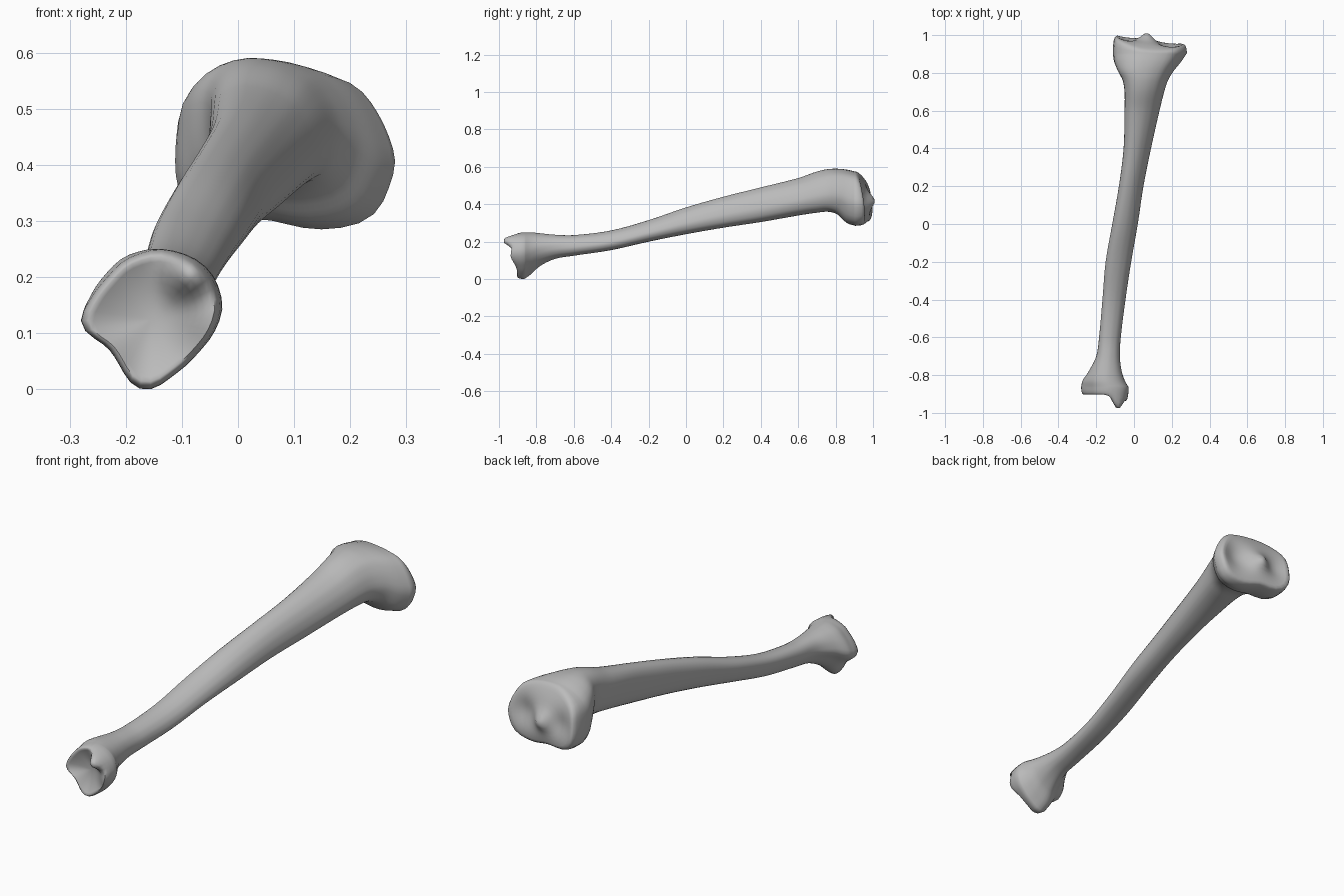
import bpy, bmesh, math
from mathutils import Vector

cube = bpy.data.objects.get("Cube")
if cube:
    bpy.data.objects.remove(cube, do_unlink=True)

SIDES = 40
STEPS = 5

# Cross-section outlines, each inside a -1..1 box
LOWER_END = [(1, .2), (.85, .64), (.57, .88), (.1, 1), (-.37, .84), (-.76, .4), (-1, -.04),
             (-.88, -.16), (-.57, -.36), (-.37, -.68), (-.25, -.92), (.02, -.96), (.5, -.6), (.85, -.2)]
SHAFT = [(1, -.3), (.85, .25), (.55, .65), (.1, .92), (-.4, 1), (-.8, .88), (-1, .5),
         (-.98, 0), (-.85, -.55), (-.6, -.9), (-.2, -1), (.3, -.95), (.8, -.75)]
UPPER_END = [(1, -.17), (.9, .25), (.74, .62), (.6, .8), (.18, .96), (-.33, 1), (-.7, .83),
             (-.95, .55), (-1, .05), (-1, -.4), (-.9, -.76), (-.6, -.9), (-.23, -.83),
             (.26, -1), (.67, -.92), (.85, -.76)]

# Along the bone: y, x min, x max, z min, z max, shape (-1 lower end, 0 shaft, 1 upper end)
STATIONS = [
    (-.865, -.28, -.028, 0, .25, -1),
    (-.83, -.272, -.048, .025, .25, -.9),
    (-.78, -.24, -.065, .07, .245, -.7),
    (-.70, -.20, -.075, .108, .237, -.4),
    (-.60, -.185, -.07, .125, .235, -.2),
    (-.40, -.167, -.045, .155, .26, 0),
    (-.20, -.15, -.015, .20, .315, 0),
    (0, -.115, .02, .24, .383, 0),
    (.20, -.08, .05, .275, .44, 0),
    (.40, -.055, .09, .305, .49, 0),
    (.60, -.05, .135, .34, .54, .1),
    (.70, -.05, .16, .355, .575, .25),
    (.76, -.06, .18, .36, .588, .4),
    (.81, -.085, .21, .345, .59, .6),
    (.86, -.105, .25, .30, .585, .85),
    (.905, -.112, .28, .285, .575, 1),
]

# Rounded rims: scale of the ring and how far it has reached the joint face
LOWER_RIM = [(.992, .3), (.97, .62), (.935, .87), (.89, 1)]
UPPER_RIM = [(.993, .4), (.975, .7), (.945, .9), (.9, 1)]
INNER_SCALES = (.82, .73, .63, .52, .4, .28, .16, .06)


def radii(outline):
    """Distance from the centre to the outline along evenly spaced rays."""
    result = []
    for k in range(SIDES):
        a = 2 * math.pi * k / SIDES
        dx, dz = math.cos(a), math.sin(a)
        best = 0
        for (ax, az), (bx, bz) in zip(outline, outline[1:] + outline[:1]):
            ex, ez = bx - ax, bz - az
            det = dx * ez - dz * ex
            if abs(det) < 1e-9:
                continue
            r = (ax * ez - az * ex) / det
            t = (ax * dz - az * dx) / det
            if r > 0 and -1e-6 <= t <= 1 + 1e-6:
                best = max(best, r)
        result.append(best)
    # Soften the corners
    return [(result[k - 1] + 2 * result[k] + result[(k + 1) % SIDES]) / 4 for k in range(SIDES)]


R_LOW, R_MID, R_UP = radii(LOWER_END), radii(SHAFT), radii(UPPER_END)


def ring_points(y, x0, x1, z0, z1, w):
    """Blend the outlines, then fit them to the box of this station."""
    other = R_LOW if w < 0 else R_UP
    f = min(1, abs(w))
    pts = []
    for k in range(SIDES):
        a = 2 * math.pi * k / SIDES
        r = R_MID[k] * (1 - f) + other[k] * f
        pts.append((r * math.cos(a), r * math.sin(a)))
    lx, hx = min(p[0] for p in pts), max(p[0] for p in pts)
    lz, hz = min(p[1] for p in pts), max(p[1] for p in pts)
    return [Vector((x0 + (x1 - x0) * (px - lx) / (hx - lx), y,
                    z0 + (z1 - z0) * (pz - lz) / (hz - lz))) for px, pz in pts]


def spline(i, t):
    """Smooth station between stations i and i + 1, allowing uneven spacing."""
    s, n = STATIONS, len(STATIONS)
    p, q = s[i], s[i + 1]
    h = q[0] - p[0]
    a, b = s[max(i - 1, 0)], s[min(i + 2, n - 1)]
    out = [p[0] + h * t]
    for c in range(1, 6):
        m0 = (q[c] - a[c]) / (q[0] - a[0]) * h
        m1 = (b[c] - p[c]) / (b[0] - p[0]) * h
        out.append((2 * t**3 - 3 * t**2 + 1) * p[c] + (t**3 - 2 * t**2 + t) * m0
                   + (3 * t**2 - 2 * t**3) * q[c] + (t**3 - t**2) * m1)
    return out


def bump(x, z, cx, cz, size):
    return math.exp(-((x - cx)**2 + (z - cz)**2) / (2 * size**2))


def lower_joint(x, z, s):
    """Hollow joint face with a raised side rim and a pointed projection."""
    y = -.91 + .035 * (1 - s * s)
    y -= .035 * bump(x, z, -.05, .13, .04)
    return y - .078 * bump(x, z, -.088, .203, .026)


def upper_joint(x, z, s):
    """Sloping plateau with two shallow dishes and a raised spine."""
    y = 1.005 - .12 * (x + .1) - 2 * (z - .39)**2
    y += .032 * bump(x, z, .07, .42, .028)
    return y - .035 * bump(x, z, .18, .42, .05) - .025 * bump(x, z, -.03, .42, .045)


def cap_rings(ring, height, rim):
    """Rings that close an end of the loft, following a height function."""
    centre = Vector(((min(p.x for p in ring) + max(p.x for p in ring)) / 2, ring[0].y,
                     (min(p.z for p in ring) + max(p.z for p in ring)) / 2))
    rings = []
    for s, t in rim + [(inner, 1) for inner in INNER_SCALES]:
        new = []
        for p in ring:
            q = centre + (p - centre) * s
            q.y = p.y + (height(q.x, q.z, s) - p.y) * t
            new.append(q)
        rings.append(new)
    return rings


# Loft of the shaft and both flared ends
body = [ring_points(*spline(i, k / STEPS)) for i in range(len(STATIONS) - 1) for k in range(STEPS)]
body.append(ring_points(*STATIONS[-1]))
rings = (cap_rings(body[0], lower_joint, LOWER_RIM)[::-1] + body
         + cap_rings(body[-1], upper_joint, UPPER_RIM))

bm = bmesh.new()
loops = [[bm.verts.new(p) for p in ring] for ring in rings]
for a, b in zip(loops, loops[1:]):
    for k in range(SIDES):
        j = (k + 1) % SIDES
        bm.faces.new((a[k], a[j], b[j], b[k]))
bm.faces.new(loops[0])
bm.faces.new(loops[-1])
bmesh.ops.recalc_face_normals(bm, faces=bm.faces)

mesh = bpy.data.meshes.new("shin_bone")
bm.to_mesh(mesh)
bm.free()
bone = bpy.data.objects.new("shin_bone", mesh)
bpy.context.collection.objects.link(bone)

# Plain grey bone colour
mat = bpy.data.materials.new("bone_grey")
mat.use_nodes = True
colour = (.5, .5, .5, 1)
mat.diffuse_color = colour
mat.node_tree.nodes["Principled BSDF"].inputs["Base Color"].default_value = colour
mesh.materials.append(mat)

bpy.ops.object.select_all(action='DESELECT')
bone.select_set(True)
bpy.context.view_layer.objects.active = bone
bpy.ops.object.shade_smooth_by_angle(angle=math.radians(60))
